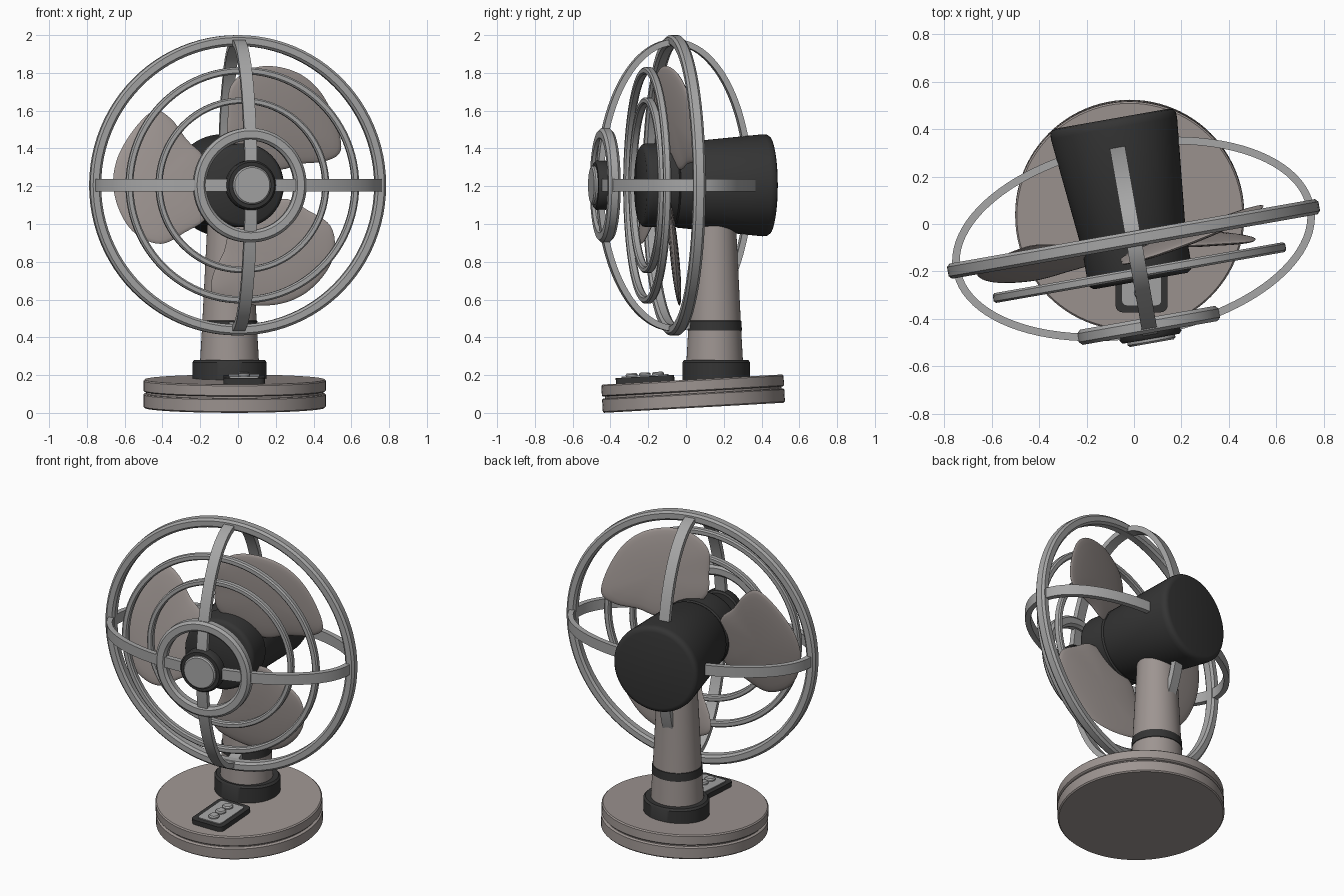
import bpy, bmesh
from math import sin, cos, pi, radians, sqrt
from mathutils import Matrix, Vector

if "Cube" in bpy.data.objects:
    bpy.data.objects.remove(bpy.data.objects["Cube"])

T, R = Matrix.Translation, Matrix.Rotation
# head frame: x right, y up, z out of the fan's front; base frame: slightly tipped
HEAD = T((-0.002, -0.063, 1.205)) @ R(radians(10), 4, 'Z') @ R(pi / 2, 4, 'X')
BASE = T((-0.018, 0.042, 0.027)) @ R(radians(3.2), 4, 'X')


def material(name, rgb):
    m = bpy.data.materials.new(name)
    m.diffuse_color = (*rgb, 1)
    m.use_nodes = True
    m.node_tree.nodes["Principled BSDF"].inputs["Base Color"].default_value = m.diffuse_color
    return m


WARM = material("warm_grey", (0.34, 0.30, 0.285))
DARK = material("charcoal", (0.035, 0.035, 0.035))
METAL = material("steel_grey", (0.38, 0.38, 0.38))


def finish(name, bm, matrix, mat, angle=40):
    bmesh.ops.recalc_face_normals(bm, faces=bm.faces)
    me = bpy.data.meshes.new(name)
    bm.to_mesh(me)
    bm.free()
    me.transform(matrix)
    me.materials.append(mat)
    ob = bpy.data.objects.new(name, me)
    bpy.context.collection.objects.link(ob)
    bpy.ops.object.select_all(action='DESELECT')
    ob.select_set(True)
    bpy.context.view_layer.objects.active = ob
    bpy.ops.object.shade_smooth_by_angle(angle=radians(angle))
    return ob


def lathe(name, profile, matrix, mat, closed=False, n=72):
    """Revolve (radius, height) points about z; open profiles are capped."""
    bm = bmesh.new()
    loops = [[bm.verts.new((r * cos(2 * pi * i / n), r * sin(2 * pi * i / n), h))
              for i in range(n)] for r, h in profile]
    pairs = list(zip(loops, loops[1:]))
    if closed:
        pairs.append((loops[-1], loops[0]))
    else:
        bm.faces.new(loops[0])
        bm.faces.new(loops[-1])
    for a, b in pairs:
        for i in range(n):
            j = (i + 1) % n
            bm.faces.new((a[i], a[j], b[j], b[i]))
    return finish(name, bm, matrix, mat)


def ring(name, radius, depth, wide, deep):
    w, d, c = wide / 2, deep / 2, 0.22 * wide
    prof = [(w - c, -d), (w, -d + c), (w, d - c), (w - c, d),
            (-w + c, d), (-w, d - c), (-w, -d + c), (-w + c, -d)]
    lathe(name, [(radius - w + x, depth + z) for x, z in prof], HEAD, METAL, True, 96)


def box(name, size, loc, bevel, mat):
    bm = bmesh.new()
    bmesh.ops.create_cube(bm, size=1, matrix=T(loc) @ Matrix.Diagonal((*size, 1)))
    edges = [e for e in bm.edges if abs(e.verts[0].co.z - e.verts[1].co.z) > 1e-4]
    bmesh.ops.bevel(bm, geom=edges, offset=bevel, segments=4, affect='EDGES', profile=0.5)
    finish(name, bm, BASE, mat)


# base: two stacked discs with a groove between
lathe("base", [(0.476, 0), (0.483, 0.007), (0.483, 0.07), (0.478, 0.075), (0.468, 0.076),
               (0.468, 0.086), (0.478, 0.087), (0.483, 0.092), (0.483, 0.143),
               (0.476, 0.15)], BASE, WARM, n=96)

# control panel with three buttons
box("panel_rim", (0.22, 0.31, 0.04), (0.05, -0.25, 0.16), 0.03, DARK)
box("panel_plate", (0.165, 0.25, 0.01), (0.05, -0.25, 0.181), 0.02, METAL)
for i in range(3):
    lathe(f"button_{i + 1}", [(0.031, 0), (0.031, 0.014), (0.024, 0.021)],
          BASE @ T((0.05, -0.32 + 0.07 * i, 0.18)), METAL, n=24)

# stand
STAND = T((-0.045, 0.152, 0)) @ Matrix.Diagonal((1, 0.96, 1, 1))
lathe("stand_collar", [(0.197, 0.14), (0.197, 0.268), (0.186, 0.28)],
      T((-0.045, 0.16, 0)) @ Matrix.Diagonal((1, 0.91, 1, 1)), DARK)
lathe("stand_pole", [(0.16, 0.2), (0.145, 0.46), (0.12, 0.95), (0.117, 1.06)], STAND, WARM)
lathe("stand_band", [(0.14, 0.433), (0.15, 0.437), (0.147, 0.487), (0.137, 0.491)], STAND, DARK)

# motor housing and blade hub
lathe("motor_housing", [(0.24, -0.515), (0.258, -0.51), (0.268, -0.497), (0.27, -0.475),
                        (0.225, -0.02), (0.215, 0.0)], HEAD, DARK)
lathe("blade_hub", [(0.205, -0.01), (0.222, 0.01), (0.222, 0.15), (0.217, 0.168),
                    (0.2, 0.18)], HEAD, DARK)


# blades: pitched, lens-shaped lobes around a smooth outline
# outline as (radius, clockwise offset)
OUTLINE = [(0.17, 0.12), (0.27, 0.24), (0.35, 0.35), (0.44, 0.395), (0.55, 0.30),
           (0.645, 0.15), (0.675, 0.0), (0.64, -0.15), (0.56, -0.26), (0.43, -0.31),
           (0.30, -0.25), (0.17, -0.15)]


def smooth_loop(pts, steps=5):
    pts, out, n = [Vector(p) for p in pts], [], len(pts)
    for i in range(n):
        a, b, c, d = (pts[(i + k - 1) % n] for k in range(4))
        for s in range(steps):
            t = s / steps
            out.append(0.5 * (2 * b + (c - a) * t + (2 * a - 5 * b + 4 * c - d) * t * t
                              + (3 * b - a - 3 * c + d) * t ** 3))
    return out


def blade(name, turn):
    bm = bmesh.new()
    loop, mid = smooth_loop(OUTLINE), Vector((0.42, 0.03))
    n = len(loop)

    def level(k, side):
        h = side * 0.024 * sqrt(1 - k * k)
        pts = [mid + (p - mid) * k for p in loop]
        return [bm.verts.new((-p.x, p.y, 0.035 - 0.2 * p.y + h)) for p in pts]

    rim = level(1, 0)
    for side in (1, -1):
        prev = rim
        for k in (0.985, 0.94, 0.85, 0.65, 0.4, 0.15):
            cur = level(k, side)
            for i in range(n):
                j = (i + 1) % n
                bm.faces.new((prev[i], prev[j], cur[j], cur[i]))
            prev = cur
        bm.faces.new(prev)
    finish(name, bm, HEAD @ R(turn, 4, 'Z'), WARM, 80)


for i in range(3):
    blade(f"blade_{i + 1}", -2 * pi * i / 3)


# cage rings
ring("cage_main_ring", 0.795, 0, 0.058, 0.065)
ring("cage_middle_ring", 0.626, 0.144, 0.038, 0.042)
ring("cage_inner_ring", 0.465, 0.144, 0.034, 0.042)
ring("cage_front_ring", 0.303, 0.37, 0.066, 0.065)


# cage arms: flat bands along an ellipse from motor to front cap
def arm(name, turn, a=0.757, b=0.40, half_w=0.0325, half_t=0.016, n=40):
    bm, prev = bmesh.new(), None
    for i in range(n + 1):
        t = radians(-70 + 153 * i / n)
        p = Vector((a * cos(t), 0, b * sin(t)))
        nor = Vector((b * cos(t), 0, a * sin(t))).normalized() * half_t
        w = Vector((0, half_w, 0))
        cur = [bm.verts.new(v) for v in (p + nor + w, p + nor - w, p - nor - w, p - nor + w)]
        if prev:
            for k in range(4):
                m = (k + 1) % 4
                bm.faces.new((prev[k], prev[m], cur[m], cur[k]))
        if i in (0, n):
            bm.faces.new(cur)
        prev = cur
    finish(name, bm, HEAD @ R(turn, 4, 'Z'), METAL)


for i, side in enumerate(("right", "top", "left", "bottom")):
    arm(f"cage_arm_{side}", i * pi / 2)

# front cap
lathe("cap_rim", [(0.122, 0.36), (0.132, 0.37), (0.132, 0.415), (0.122, 0.427)], HEAD, DARK)
lathe("cap_disc", [(0.102, 0.42), (0.102, 0.438), (0.094, 0.446)], HEAD, METAL)
